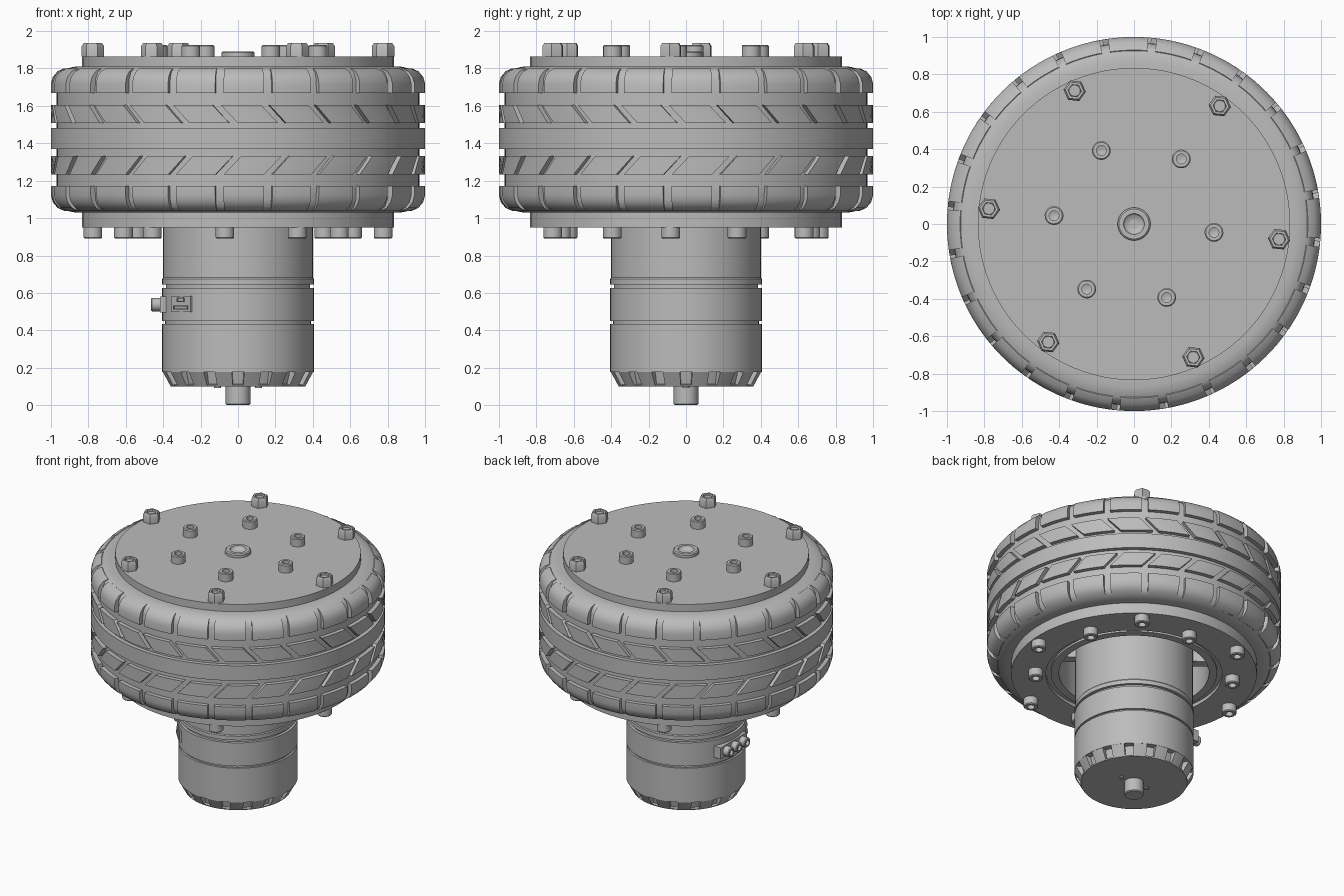
import bpy, bmesh, math
from math import cos, sin, radians, pi
from mathutils import Matrix

cube = bpy.data.objects.get("Cube")
if cube:
    bpy.data.objects.remove(cube, do_unlink=True)

grey = bpy.data.materials.new("plain_grey")
grey.use_nodes = True
colour = (0.5, 0.5, 0.5, 1)
grey.diffuse_color = colour
grey.node_tree.nodes["Principled BSDF"].inputs["Base Color"].default_value = colour


def finish(name, bm, angle=30):
    """Turn a bmesh into a smooth-shaded object with sharp edges kept."""
    bmesh.ops.remove_doubles(bm, verts=bm.verts, dist=1e-5)
    bmesh.ops.recalc_face_normals(bm, faces=bm.faces)
    me = bpy.data.meshes.new(name)
    bm.to_mesh(me)
    bm.free()
    me.materials.append(grey)
    ob = bpy.data.objects.new(name, me)
    bpy.context.collection.objects.link(ob)
    bpy.ops.object.select_all(action='DESELECT')
    ob.select_set(True)
    bpy.context.view_layer.objects.active = ob
    bpy.ops.object.shade_smooth_by_angle(angle=radians(angle))
    return ob


def lathe(name, profile, segs=96, closed=False):
    """Revolve (radius, height) points around z."""
    bm = bmesh.new()
    pts = profile + profile[:1] if closed else profile
    rings = []
    for r, z in pts:
        if r == 0:
            rings.append([bm.verts.new((0, 0, z))] * segs)
        else:
            rings.append([bm.verts.new((r * cos(2 * pi * i / segs), r * sin(2 * pi * i / segs), z))
                          for i in range(segs)])
    for a, b in zip(rings, rings[1:]):
        for i in range(segs):
            j = (i + 1) % segs
            quad = list(dict.fromkeys((a[i], a[j], b[j], b[i])))
            if len(quad) > 2:
                bm.faces.new(quad)
    return finish(name, bm)


def sector_ring(name, profile, count, start, gap, shear=0.0, steps=5):
    """Ring of solid curved blocks with slots between; start is a slot's angle."""
    bm = bmesh.new()
    pitch = 2 * pi / count
    zmid = sum(z for r, z in profile) / len(profile)
    for k in range(count):
        a0 = radians(start) + k * pitch + gap / 2
        loops = []
        for s in range(steps + 1):
            a = a0 + (pitch - gap) * s / steps
            loops.append([bm.verts.new((r * cos(a + shear * (z - zmid)),
                                        r * sin(a + shear * (z - zmid)), z)) for r, z in profile])
        for a, b in zip(loops, loops[1:]):
            for i in range(len(profile)):
                j = (i + 1) % len(profile)
                bm.faces.new((a[i], a[j], b[j], b[i]))
        bm.faces.new(loops[0])
        bm.faces.new(loops[-1])
    return finish(name, bm)


def box(name, size, loc, turn=0):
    bm = bmesh.new()
    bmesh.ops.create_cube(bm, size=1, matrix=Matrix.Rotation(turn, 4, 'Z')
                          @ Matrix.Translation(loc) @ Matrix.Diagonal((*size, 1)))
    return finish(name, bm)


def ring_copies(ob, radius, start, z, count=6, spin=0):
    """Place the object and linked copies of it around the axis."""
    for k in range(count):
        o = ob if k == 0 else ob.copy()
        if k:
            bpy.context.collection.objects.link(o)
        a = radians(start) + k * 2 * pi / count
        o.location = (radius * cos(a), radius * sin(a), z)
        o.rotation_euler.z = a + spin


MID = 1.42


def flip(profile):
    return [(r, 2 * MID - z) for r, z in profile]


# Tyre carcass, under the tread
half = [(0.82, 1.03), (0.87, 1.03), (0.928, 1.042), (0.953, 1.062), (0.968, 1.1), (0.97, 1.17)]
lathe("tyre_carcass", half + flip(half)[::-1], 120)

# Tread: slotted shoulders, slanted bands and a plain centre band
shoulder = [(1, 1.171), (1, 1.12), (0.99, 1.085), (0.965, 1.055), (0.93, 1.039), (0.9, 1.06), (0.9, 1.171)]
band = [(0.95, 1.233), (1, 1.233), (1, 1.331), (0.95, 1.331)]
sector_ring("lower_shoulder_tread", shoulder, 24, -95.7, 0.045)
sector_ring("upper_shoulder_tread", flip(shoulder), 24, -95.7, 0.045)
sector_ring("lower_slanted_tread", band, 24, -93, 0.045, 0.95)
sector_ring("upper_slanted_tread", [(r, z + 0.275) for r, z in band], 24, -94, 0.045, -0.95)
lathe("centre_tread", [(0.95, 1.369), (1, 1.369), (1, 1.481), (0.95, 1.481)], 120, True)

# Wheel plates
lathe("top_plate", [(0.835, 1.8), (0.835, 1.865), (0, 1.865)])
lathe("bottom_plate", [(0.835, 1.04), (0.835, 0.95), (0.6, 0.95), (0.6, 0.975), (0.565, 0.975),
                       (0.565, 0.96), (0.51, 0.96), (0.51, 1.25), (0, 1.25)])
for k in range(6):
    box("hub_spoke", (0.14, 0.07, 0.2), (0.45, 0, 1.15), radians(24) + k * pi / 3)

# Hexagon nuts and the bolt ends inside them
nut = lathe("hex_nut", [(0.034, 0), (0.06, 0), (0.06, 0.055), (0.05, 0.07), (0.036, 0.07), (0.034, 0.06)], 6, True)
ring_copies(nut, 0.78, -6, 1.865)
ring_copies(lathe("bolt_end", [(0.036, 0), (0.036, 0.05), (0.03, 0.056), (0, 0.056)], 20), 0.78, -6, 1.865)


def socket_bolt(name, height):
    return lathe(name, [(0.05, 0), (0.05, height - 0.006), (0.044, height), (0.026, height),
                        (0.026, height - 0.03), (0, height - 0.04)], 24)


# Socket bolts on the top plate
ring_copies(socket_bolt("top_bolt", 0.06), 0.43, -6, 1.865)

# Socket bolts under the bottom plate, on two radii
for label, radius, start in (("outer_bottom_bolt", 0.78, 6), ("inner_bottom_bolt", 0.67, -24)):
    bolt = socket_bolt(label, 0.06)
    bolt.data.transform(Matrix.Rotation(pi, 4, 'X'))
    ring_copies(bolt, radius, -start, 0.95)

# Axle end on top, with a conical centre
lathe("axle_end", [(0.088, 1.86), (0.088, 1.885), (0.08, 1.892), (0.056, 1.892), (0.05, 1.88), (0, 1.85)], 40)

# Motor body
lathe("motor_body", [(0, 0.1), (0.36, 0.1), (0.364, 0.108), (0.345, 0.112), (0.362, 0.178), (0.405, 0.178),
                     (0.405, 0.435), (0.39, 0.435), (0.39, 0.45), (0.405, 0.45), (0.405, 0.625),
                     (0.385, 0.625), (0.385, 0.645), (0.405, 0.645), (0.405, 0.675), (0.4, 0.682), (0.4, 1.25)])
sector_ring("motor_vent_ribs", [(0.33, 0.1), (0.361, 0.1), (0.404, 0.179), (0.33, 0.179)], 16, -90, 0.16)

# Output shaft and cap screws
lathe("motor_shaft", [(0, 0), (0.06, 0), (0.066, 0.006), (0.066, 0.11)], 40)
ring_copies(lathe("cap_screw", [(0, -0.008), (0.018, -0.008), (0.018, 0.01)], 16), 0.11, 0, 0.1, 2)

# Power connector with three round plugs
box("connector_housing", (0.06, 0.31, 0.085), (-0.388, 0.03, 0.538))
for y in (0.125, 0.03, -0.065):
    plug = lathe("connector_plug", [(0.036, 0), (0.036, 0.06), (0.031, 0.066), (0.02, 0.066),
                                    (0.02, 0.045), (0, 0.045)], 24)
    plug.rotation_euler.y = -pi / 2
    plug.location = (-0.4, y, 0.538)

# Signal port with raised rims beside the connector
port = radians(222)
box("signal_port", (0.03, 0.15, 0.085), (0.395, 0, 0.54), port)
for z, w in ((0.563, 0.05), (0.522, 0.11)):
    for dz in (-0.009, 0.009):
        box("port_rim", (0.008, w, 0.005), (0.413, 0, z + dz), port)
    for dy in (-w / 2, w / 2):
        box("port_rim_end", (0.008, 0.005, 0.022), (0.413, dy, z), port)
